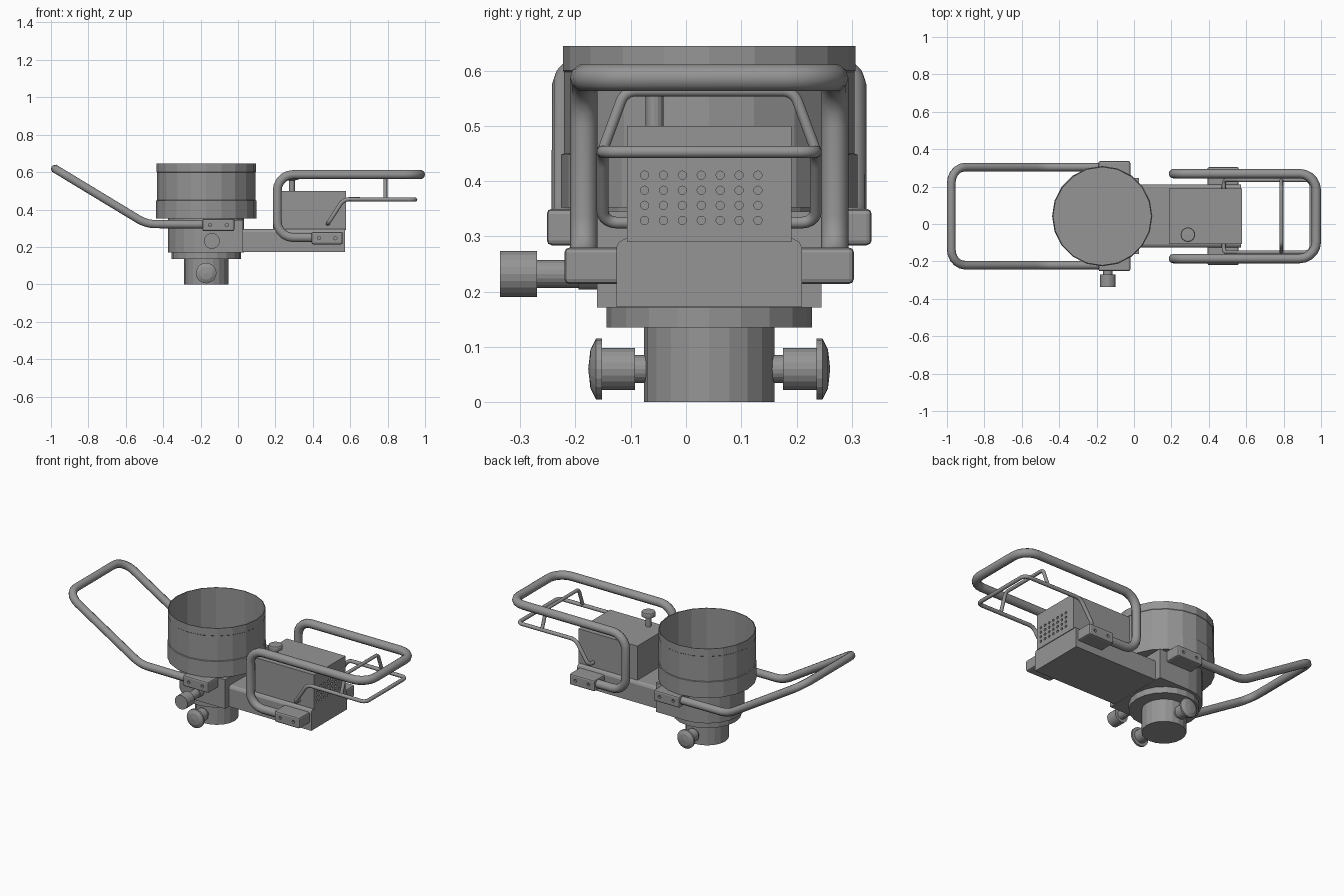
import bpy, bmesh, math
from mathutils import Vector, Matrix

if "Cube" in bpy.data.objects:
    bpy.data.objects.remove(bpy.data.objects["Cube"])

YC = 0.042   # symmetry plane of the assembly
CX = -0.17   # vertical axis of the round body
dark = bpy.data.materials.new("dark_grey")
dark.diffuse_color = (.3, .3, .3, 1)
dark.use_nodes = True
dark.node_tree.nodes["Principled BSDF"].inputs["Base Color"].default_value = dark.diffuse_color


def finish(name, bm, bevel=0.0):
    bmesh.ops.recalc_face_normals(bm, faces=bm.faces)
    me = bpy.data.meshes.new(name)
    bm.to_mesh(me)
    bm.free()
    me.materials.append(dark)
    ob = bpy.data.objects.new(name, me)
    bpy.context.collection.objects.link(ob)
    if bevel:
        m = ob.modifiers.new("bevel", 'BEVEL')
        m.width, m.segments = bevel, 2
    return ob


def box(name, x0, x1, y0, y1, z0, z1, bevel=0.0):
    bm = bmesh.new()
    bmesh.ops.create_cube(bm, size=1)
    for v in bm.verts:
        v.co = Vector(((x0 + x1) / 2 + v.co.x * (x1 - x0),
                       (y0 + y1) / 2 + v.co.y * (y1 - y0),
                       (z0 + z1) / 2 + v.co.z * (z1 - z0)))
    return finish(name, bm, bevel)


def drill(target, centres, radius, depth, axis):
    """Sink small blind round holes into a face; centres lie on that face."""
    bm = bmesh.new()
    rot = Vector((0, 0, 1)).rotation_difference(Vector(axis)).to_matrix().to_4x4()
    for c in centres:
        bmesh.ops.create_cone(bm, cap_ends=True, segments=12, radius1=radius, radius2=radius,
                              depth=2 * depth, matrix=Matrix.Translation(c) @ rot)
    cutter = finish(target.name + "_cutter", bm)
    cutter.hide_render = True
    cutter.hide_set(True)
    m = target.modifiers.new("holes", 'BOOLEAN')
    m.operation, m.solver, m.object = 'DIFFERENCE', 'EXACT', cutter
    bpy.context.view_layer.objects.active = target
    for mod in list(target.modifiers):
        bpy.ops.object.modifier_apply(modifier=mod.name)
    bpy.data.objects.remove(cutter)


def lathe(name, origin, axis, profile, sides=20):
    """Revolve (radius, height) pairs around an axis; radius 0 closes an end."""
    bm = bmesh.new()
    rot = Vector((0, 0, 1)).rotation_difference(Vector(axis)).to_matrix()
    rings = []
    for r, h in profile:
        n = sides if r > 0 else 1
        rings.append([bm.verts.new(rot @ Vector((r * math.cos(2 * math.pi * i / sides),
                                                 r * math.sin(2 * math.pi * i / sides), h)) + Vector(origin))
                      for i in range(n)])
    for a, b in zip(rings, rings[1:]):
        for i in range(sides):
            j = (i + 1) % sides
            if len(a) == 1:
                bm.faces.new((a[0], b[j], b[i]))
            elif len(b) == 1:
                bm.faces.new((a[i], a[j], b[0]))
            else:
                bm.faces.new((a[i], a[j], b[j], b[i]))
    return finish(name, bm)


def tube(name, pts, radius, fillets, steps=5):
    """Round pipe through corner points, with a fillet length per inner corner."""
    pts = [Vector(p) for p in pts]
    path = [pts[0]]
    for k in range(1, len(pts) - 1):
        p = pts[k]
        a, b = (pts[k - 1] - p).normalized(), (pts[k + 1] - p).normalized()
        d = fillets[k - 1]
        s, e = p + a * d, p + b * d
        half = a.angle(b) / 2
        c = p + (a + b).normalized() * (d / math.cos(half))
        axis, sweep = (s - c).cross(e - c).normalized(), (s - c).angle(e - c)
        for i in range(steps + 1):
            path.append(c + Matrix.Rotation(sweep * i / steps, 3, axis) @ (s - c))
    path.append(pts[-1])
    cu = bpy.data.curves.new(name, 'CURVE')
    cu.dimensions = '3D'
    cu.bevel_depth, cu.bevel_resolution, cu.use_fill_caps = radius, 3, True
    cu.materials.append(dark)
    sp = cu.splines.new('POLY')
    sp.points.add(len(path) - 1)
    for q, co in zip(sp.points, path):
        q.co = (*co, 1)
    ob = bpy.data.objects.new(name, cu)
    bpy.context.collection.objects.link(ob)
    bpy.ops.object.select_all(action='DESELECT')
    ob.select_set(True)
    bpy.context.view_layer.objects.active = ob
    bpy.ops.object.convert(target='MESH')
    bpy.ops.object.shade_smooth_by_angle(angle=math.radians(40))


def hoop(name, half_path, radius, fillets):
    """Mirror a front half path over the symmetry plane into one hoop."""
    far = [(x, 2 * YC - y, z) for x, y, z in reversed(half_path)]
    tube(name, half_path + far, radius, fillets + fillets[::-1])


# Round base, flange and main body
UP = (0, 0, 1)
lathe("base_socket", (CX, YC, 0), UP, [(0, 0), (.118, 0), (.118, .14), (0, .14)])
lathe("base_flange", (CX, YC, 0), UP, [(0, .135), (.186, .135), (.186, .171), (0, .171)])
lathe("round_body", (CX, YC, 0), UP, [(0, .171), (.203, .171), (.203, .353), (0, .353)])
box("body_block", CX, .028, YC - .203, YC + .203, .171, .345)

# Open cup with slightly raised lower band and rim
lathe("cup", (CX, YC, 0), UP,
      [(0, .352), (.268, .352), (.268, .448), (.263, .45), (.263, .598), (.265, .6),
       (.265, .645), (.261, .645), (.261, .37), (0, .37)])

# Arm with rounded upper edges, and vented motor box
bm = bmesh.new()
w, h = .168, .154
prof = [(-w, .172), (w, .172), (w, .28), (w - .005, .29), (w - .016, .296),
        (-w + .016, .296), (-w + .005, .29), (-w, .28)]
face = bm.faces.new([bm.verts.new((0, YC + y, z)) for y, z in prof])
ext = bmesh.ops.extrude_face_region(bm, geom=[face])
bmesh.ops.translate(bm, vec=(.573, 0, 0), verts=[v for v in ext["geom"] if isinstance(v, bmesh.types.BMVert)])
if not face.is_valid or len(bm.faces) == len(prof) + 1:
    bm.faces.new(bm.verts[:len(prof)])
finish("arm", bm)
motor = box("motor_box", .188, .577, YC - .149, YC + .149, .29, .5)
drill(motor, [(.577, -.075 + i * .0342, .329 + j * .0273) for i in range(7) for j in range(4)],
      .0075, .02, (1, 0, 0))

# Button on the motor box
lathe("top_button", (.288, -.057, .49), UP,
      [(.016, 0), (.016, .066), (.026, .067), (.039, .072), (.039, .09), (.036, .096), (0, .097)], 16)

# Side knob
lathe("side_knob", (-.14, -.15, .232), (0, -1, 0),
      [(.028, 0), (.028, .045), (.025, .045), (.025, .12), (.042, .12), (.042, .187), (0, .187)])

# Paired base knobs and handle clamps with screw holes
for s, side in ((-1, "front"), (1, "back")):
    lathe(side + "_base_knob", (CX, YC, .06), (0, s, 0),
          [(.025, .1), (.025, .134), (.038, .134), (.038, .194), (.055, .194), (.055, .205),
           (.035, .215), (0, .219)])
    for label, x0, x1, a, b, z0, z1 in (("rear_clamp", -.19, -.02, .19, .294, .284, .35),
                                        ("arm_clamp", .393, .56, .16, .262, .214, .28)):
        ys = sorted((YC + s * a, YC + s * b))
        clamp = box(side + "_" + label, x0, x1, ys[0], ys[1], z0, z1, .009)
        drill(clamp, [(x, YC + s * b, (z0 + z1) / 2) for x in (x0 + .04, x1 - .04)],
              .009, .012, (0, s, 0))

# Large tube handles
f, g, k = YC - .262, YC - .227, -.111
hoop("rear_handle", [(-.1, f, .32), (-.49, f, .322), (-.977, f, .617)], .023, [.05, .085])
hoop("front_handle", [(.5, g, .25), (.21, g, .25), (.21, g, .587), (.975, g, .587)],
     .025, [.085, .085, .09])

# Thin inner guard loop and its brace
hoop("guard_loop", [(.48, -.1, .325), (.48, -.151, .325), (.565, -.151, .455), (.948, -.151, .453)],
     .011, [.025, .03, .03])
hoop("guard_brace", [(.788, -.151, .455), (.788, k, .563)], .01, [.02])
